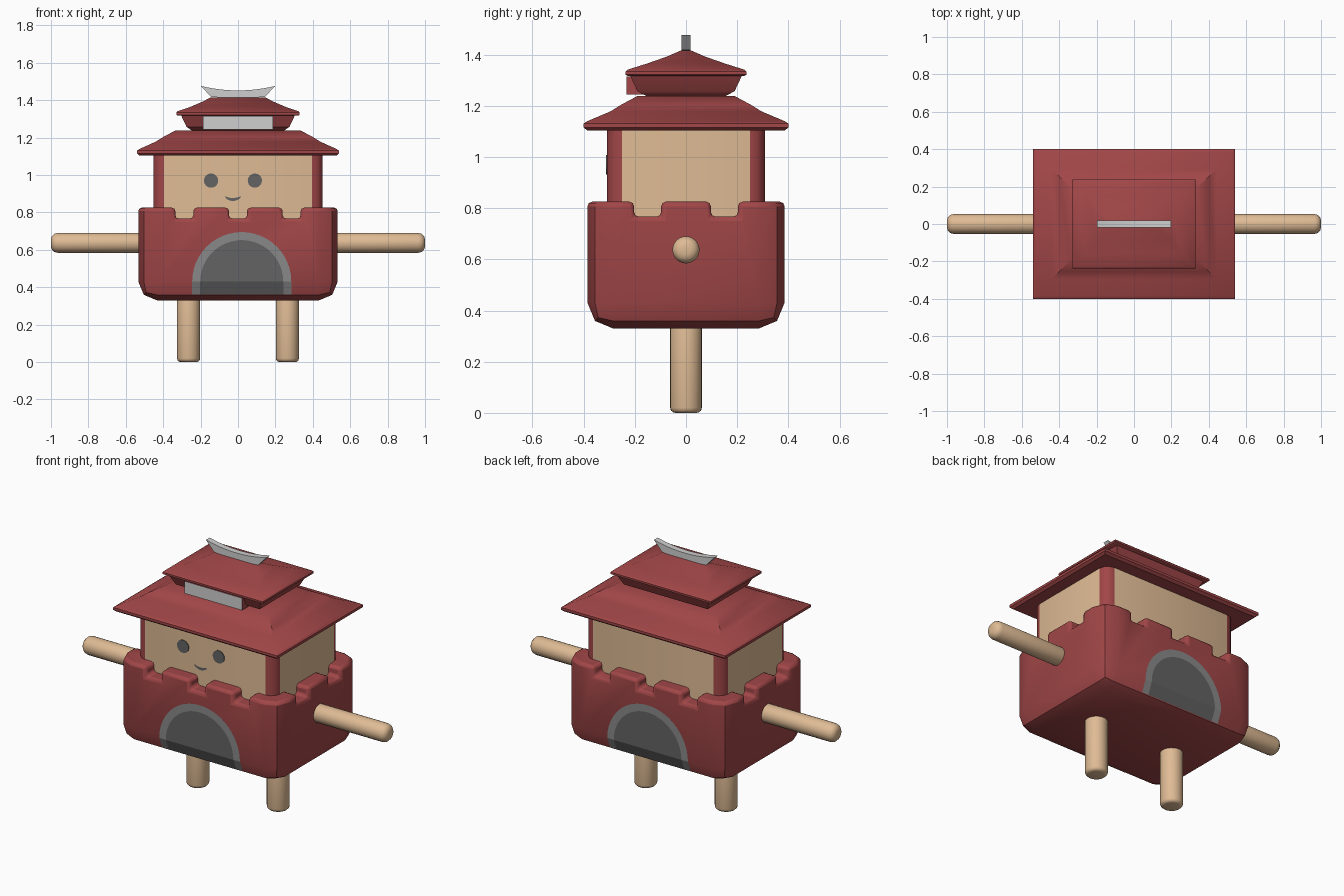
import bpy, bmesh, math
from mathutils import Matrix, Vector

if "Cube" in bpy.data.objects:
    bpy.data.objects.remove(bpy.data.objects["Cube"])


def mat(name, r, g, b):
    m = bpy.data.materials.new(name)
    m.diffuse_color = (r, g, b, 1)
    m.use_nodes = True
    m.node_tree.nodes["Principled BSDF"].inputs["Base Color"].default_value = m.diffuse_color
    return m


RED = mat("brick_red", 0.36, 0.062, 0.064)
TAN = mat("tan_wood", 0.74, 0.50, 0.30)
DARK = mat("dark_grey", 0.125, 0.125, 0.125)
MID = mat("mid_grey", 0.25, 0.25, 0.25)
LIGHT = mat("light_grey", 0.62, 0.62, 0.62)


def finish(name, bm, mats, angle=35, normals=True):
    if normals:
        bmesh.ops.recalc_face_normals(bm, faces=bm.faces)
    me = bpy.data.meshes.new(name)
    bm.to_mesh(me)
    bm.free()
    ob = bpy.data.objects.new(name, me)
    bpy.context.collection.objects.link(ob)
    for m in mats:
        me.materials.append(m)
    smooth(ob, angle)
    return ob


def smooth(ob, angle):
    bpy.ops.object.select_all(action='DESELECT')
    ob.select_set(True)
    bpy.context.view_layer.objects.active = ob
    bpy.ops.object.shade_smooth_by_angle(angle=math.radians(angle))


def add_box(bm, lo, hi):
    lo, hi = Vector(lo), Vector(hi)
    m = Matrix.Translation((lo + hi) / 2) @ Matrix.Diagonal((*(hi - lo), 1))
    return bmesh.ops.create_cube(bm, size=1, matrix=m)


def loft(name, rings, m):
    """Stack of rectangles (half x, half y, z), capped at both ends."""
    bm = bmesh.new()
    loops = [[bm.verts.new((sx * hx, sy * hy, z)) for sx, sy in
              ((-1, -1), (1, -1), (1, 1), (-1, 1))] for hx, hy, z in rings]
    for a, b in zip(loops, loops[1:]):
        for i in range(4):
            j = (i + 1) % 4
            bm.faces.new((a[i], a[j], b[j], b[i]))
    bm.faces.new(loops[0])
    bm.faces.new(loops[-1])
    return finish(name, bm, [m])


def rod(name, radius, length, bevel, matrix):
    """Rounded cylinder from the origin along +z of the matrix."""
    bm = bmesh.new()
    bmesh.ops.create_cone(bm, cap_ends=True, segments=24, radius1=radius, radius2=radius,
                          depth=length, matrix=Matrix.Translation((0, 0, length / 2)))
    rims = [e for e in bm.edges if abs(e.verts[0].co.z - e.verts[1].co.z) < 1e-5]
    bmesh.ops.bevel(bm, geom=rims, offset=bevel, segments=3, profile=0.5, affect='EDGES')
    bm.transform(matrix)
    return finish(name, bm, [TAN], 50)


# castle wall: box with rounded sides and bottom
HX, HY, Z0, Z1 = 0.533, 0.385, 0.33, 0.825
bm = bmesh.new()
add_box(bm, (-HX, -HY, Z0), (HX, HY, Z1))
edges = [e for e in bm.edges if min(v.co.z for v in e.verts) < Z1 - 0.01]
bmesh.ops.bevel(bm, geom=edges, offset=0.1, segments=2, profile=0.5, affect='EDGES')
wall = finish("castle_wall", bm, [RED])

# battlement notches
bm = bmesh.new()
for s in (-1, 1):
    for x in (-0.287, 0, 0.287):
        y0, y1 = sorted((s * 0.28, s * 0.5))
        add_box(bm, (x - 0.048, y0, 0.767), (x + 0.048, y1, 0.95))
    for y in (-0.15, 0.15):
        x0, x1 = sorted((s * 0.42, s * 0.65))
        add_box(bm, (x0, y - 0.053, 0.767), (x1, y + 0.053, 0.95))
cutter = finish("notch_cutter", bm, [RED])
cutter.hide_render = True
cutter.hide_viewport = False
mod = wall.modifiers.new("notches", 'BOOLEAN')
mod.operation, mod.object, mod.solver = 'DIFFERENCE', cutter, 'EXACT'
bev = wall.modifiers.new("round", 'BEVEL')
bev.width, bev.segments = 0.018, 2
bev.limit_method, bev.angle_limit = 'ANGLE', math.radians(55)
bpy.context.view_layer.objects.active = wall
for n in ("notches", "round"):
    bpy.ops.object.modifier_apply(modifier=n)
bpy.data.objects.remove(cutter)
smooth(wall, 50)

# upper house: tan walls, red rounded corner posts
bm = bmesh.new()
add_box(bm, (-0.453, -0.308, 0.7), (0.453, 0.308, 1.12))
posts = [e for e in bm.edges if abs(e.verts[0].co.z - e.verts[1].co.z) > 0.1]
bmesh.ops.bevel(bm, geom=posts, offset=0.057, segments=3, profile=0.5, affect='EDGES')
bm.normal_update()
for f in bm.faces:
    f.material_index = 0 if max(abs(c) for c in f.normal) > 0.995 else 1
finish("upper_house", bm, [TAN, RED])

# roofs and the flared tier between them
loft("lower_roof", [(0.525, 0.385, 1.103), (0.54, 0.40, 1.115), (0.54, 0.40, 1.13),
                    (0.525, 0.385, 1.14), (0.44, 0.295, 1.178), (0.40, 0.255, 1.203),
                    (0.335, 0.19, 1.238)], RED)
loft("flared_tier", [(0.235, 0.14, 1.23), (0.275, 0.19, 1.257), (0.307, 0.222, 1.325)], RED)
loft("upper_roof", [(0.322, 0.228, 1.317), (0.33, 0.237, 1.322), (0.33, 0.237, 1.333),
                    (0.322, 0.228, 1.341), (0.255, 0.155, 1.364), (0.19, 0.075, 1.392),
                    (0.145, 0.022, 1.415)], RED)

# ridge ornament: upturned crescent
bm = bmesh.new()
N = 12
xs = [-1 + 2 * i / N for i in range(N + 1)]
pts = [(0.198 * t, 1.452 + 0.024 * t * t) for t in xs]
pts += [(0.145 * t, 1.412 + 0.006 * t * t) for t in reversed(xs)]
face = bm.faces.new([bm.verts.new((x, -0.018, z)) for x, z in pts])
ext = bmesh.ops.extrude_face_region(bm, geom=[face])
bmesh.ops.translate(bm, vec=(0, 0.036, 0),
                    verts=[g for g in ext["geom"] if isinstance(g, bmesh.types.BMVert)])
finish("ridge_ornament", bm, [LIGHT])

# blank sign: red block with a light front
bm = bmesh.new()
add_box(bm, (-0.188, -0.232, 1.243), (0.188, -0.15, 1.315))
bm.normal_update()
for f in bm.faces:
    f.material_index = 1 if f.normal.y < -0.9 else 0
finish("sign", bm, [RED, LIGHT])


# arched gates on front and back, folded over the lower bevel of the wall
def gate(name, turn):
    bm = bmesh.new()

    def arch(r):
        pts = [(r, 0.362)] + [(r * math.cos(math.pi * i / 24), 0.43 + r * math.sin(math.pi * i / 24))
                              for i in range(25)] + [(-r, 0.362)]
        return [bm.verts.new((0.02 + x, -HY - 0.004 if z > 0.4 else -HY + 0.024, z)) for x, z in pts]
    outer, inner = arch(0.265), arch(0.222)
    for i in range(len(outer) - 1):
        bm.faces.new((outer[i], outer[i + 1], inner[i + 1], inner[i])).material_index = 1
    bm.faces.new(inner[1:-1])
    bm.faces.new((inner[0], inner[1], inner[-2], inner[-1]))
    bm.normal_update()
    for f in bm.faces:
        if f.normal.y > 0:
            f.normal_flip()
    bm.transform(Matrix.Rotation(turn, 4, 'Z'))
    finish(name, bm, [DARK, MID], 10, normals=False)


gate("front_gate", 0)
gate("back_gate", math.pi)

# face: eyes and smile as thin plates
for side, x in (("left", -0.144), ("right", 0.09)):
    bm = bmesh.new()
    m = Matrix.Translation((x, -0.309, 0.97)) @ Matrix.Rotation(math.pi / 2, 4, 'X')
    bmesh.ops.create_cone(bm, cap_ends=True, segments=24, radius1=0.038, radius2=0.038,
                          depth=0.006, matrix=m)
    finish(side + "_eye", bm, [DARK])
bm = bmesh.new()
ts = [-1 + i / 4 for i in range(9)]
smile = [(-0.027 + 0.043 * t, 0.877 + 0.01 * t * t) for t in ts]
smile += [(-0.027 + 0.038 * t, 0.861 + 0.014 * t * t) for t in reversed(ts)]
f = bm.faces.new([bm.verts.new((x, -0.312, z)) for x, z in smile])
f.normal_update()
if f.normal.y > 0:
    f.normal_flip()
finish("smile", bm, [DARK], normals=False)

# arms and legs
for side, s in (("left", -1), ("right", 1)):
    rod(side + "_arm", 0.053, 0.52, 0.035,
        Matrix.Translation((s * 0.48, 0, 0.637)) @ Matrix.Rotation(s * math.pi / 2, 4, 'Y'))
    rod(side + "_leg", 0.062, 0.38, 0.02, Matrix.Translation((s * 0.264, 0, 0)))
